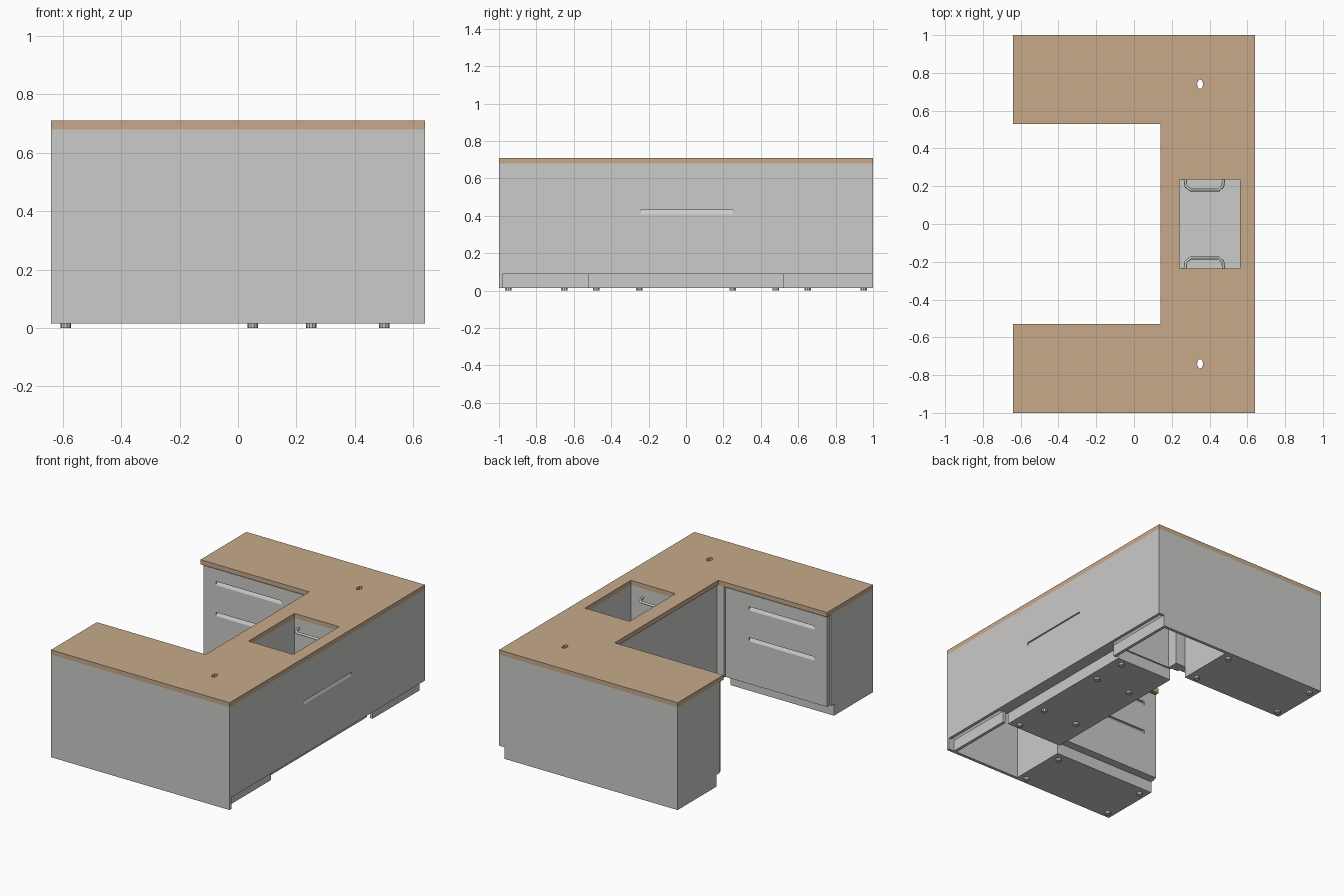
import bpy, bmesh, math
from mathutils import Vector

old = bpy.data.objects.get("Cube")
if old:
    bpy.data.objects.remove(old, do_unlink=True)


def material(name, color):
    m = bpy.data.materials.new(name)
    m.use_nodes = True
    m.diffuse_color = (*color, 1)
    bsdf = m.node_tree.nodes["Principled BSDF"]
    bsdf.inputs["Base Color"].default_value = (*color, 1)
    bsdf.inputs["Roughness"].default_value = 0.7
    return m


GREY = material("light grey", (0.6, 0.595, 0.585))
WOOD = material("tan wood", (0.57, 0.40, 0.26))


def prism(name, points, offset, mat):
    """Extrude a planar outline along an offset vector."""
    bm = bmesh.new()
    face = bm.faces.new([bm.verts.new(p) for p in points])
    ext = bmesh.ops.extrude_face_region(bm, geom=[face])
    verts = [g for g in ext["geom"] if isinstance(g, bmesh.types.BMVert)]
    bmesh.ops.translate(bm, vec=Vector(offset), verts=verts)
    bmesh.ops.recalc_face_normals(bm, faces=bm.faces)
    mesh = bpy.data.meshes.new(name)
    bm.to_mesh(mesh)
    bm.free()
    mesh.materials.append(mat)
    obj = bpy.data.objects.new(name, mesh)
    bpy.context.collection.objects.link(obj)
    return obj


def box(name, x, y, z, mat=GREY):
    a, b = sorted(y)
    pts = [(x[0], a, z[0]), (x[1], a, z[0]), (x[1], b, z[0]), (x[0], b, z[0])]
    return prism(name, pts, (0, 0, z[1] - z[0]), mat)


def cut(obj, cutter):
    cutter.hide_render = True
    mod = obj.modifiers.new("cut", 'BOOLEAN')
    mod.operation = 'DIFFERENCE'
    mod.solver = 'EXACT'
    mod.object = cutter
    bpy.context.view_layer.objects.active = obj
    bpy.ops.object.modifier_apply(modifier=mod.name)
    bpy.data.objects.remove(cutter, do_unlink=True)


def cylinder(name, x, y, z, r, h, sides, mat, stretch=1):
    ring = [2 * math.pi * i / sides for i in range(sides)]
    pts = [(x + r * math.cos(a), y + stretch * r * math.sin(a), z) for a in ring]
    return prism(name, pts, (0, 0, h), mat)


FLOOR, KICK, UNDER, TOP = 0.015, 0.09, 0.68, 0.71
X, Y = 0.64, 1.0
SINK_X, SINK_Y = (0.24, 0.56), (-0.235, 0.235)

# U-shaped worktop with sink opening and cable holes
outline = [(-X, -Y), (X, -Y), (X, Y), (-X, Y), (-X, 0.53), (0.14, 0.53), (0.14, -0.53), (-X, -0.53)]
worktop = prism("worktop", [(x, y, UNDER) for x, y in outline], (0, 0, TOP - UNDER), WOOD)
cut(worktop, box("sink_cutter", SINK_X, SINK_Y, (0.6, 0.8), WOOD))
for s in (-1, 1):
    cut(worktop, cylinder("hole_cutter", 0.35, s * 0.74, 0.6, 0.016, 0.2, 8, WOOD, 1.6))

# Middle cabinet with the basin recess
middle = box("middle_cabinet", (0.15, 0.62), (-0.53, 0.53), (KICK, UNDER))
cut(middle, box("basin_cutter", SINK_X, SINK_Y, (0.35, 0.8)))
box("middle_plinth", (0.15, 0.56), (-0.52, 0.52), (FLOOR, KICK))

# Long front panel with a sloped finger pull
panel = box("long_panel", (0.62, X), (-Y, Y), (KICK, UNDER))
pull = [(0.65, -0.24, 0.385), (0.65, -0.24, 0.43), (0.63, -0.24, 0.43)]
cut(panel, prism("pull_cutter", pull, (0, 0.49, 0), GREY))

for s, side in ((-1, "right"), (1, "left")):
    # Wing cabinet, recessed plinth and outer side panel
    box(side + "_wing_cabinet", (-X, 0.10), (s * 0.57, s * Y), (KICK, UNDER))
    box(side + "_wing_plinth", (-X, 0.10), (s * 0.60, s * Y), (FLOOR, KICK))
    box(side + "_corner_panel", (0.10, 0.62), (s * 0.98, s * Y), (KICK, UNDER))
    kick_end = X if s < 0 else 0.60
    box(side + "_corner_panel_foot", (0.10, kick_end), (s * 0.98, s * Y), (FLOOR, KICK))
    box(side + "_corner_filler", (0.10, 0.17), (s * 0.53, s * 0.60), (KICK, UNDER))
    box(side + "_corner_toe_board", (0.58, 0.60), (s * 0.52, s * 0.98), (FLOOR, KICK))

    # Drawer front with two sloped finger pulls
    front = box(side + "_drawer_front", (-0.63, 0.13), (s * 0.545, s * 0.57), (KICK, 0.67))
    for z in (0.39, 0.59):
        pts = [(-0.54, s * 0.535, z - 0.04), (-0.54, s * 0.535, z), (-0.54, s * 0.56, z)]
        cut(front, prism("pull_cutter", pts, (0.47, 0, 0), GREY))

    # Rounded basin handle
    curve = bpy.data.curves.new(side + "_basin_handle", 'CURVE')
    curve.dimensions = '3D'
    curve.bevel_depth = 0.008
    curve.bevel_resolution = 2
    spline = curve.splines.new('POLY')
    path = [(0.27, 0.24), (0.275, 0.20), (0.30, 0.18), (0.45, 0.18), (0.47, 0.20), (0.475, 0.24)]
    spline.points.add(len(path) - 1)
    for point, (x, y) in zip(spline.points, path):
        point.co = (x, s * y, 0.62, 1)
    curve.materials.append(GREY)
    bpy.context.collection.objects.link(bpy.data.objects.new(curve.name, curve))

    # Levelling feet under the wing and middle plinths
    for x, y in ((-0.59, 0.95), (-0.59, 0.65), (0.05, 0.95), (0.05, 0.65), (0.25, 0.25), (0.50, 0.25), (0.50, 0.48)):
        cylinder(side + "_foot", x, s * y, 0, 0.018, FLOOR, 10, GREY)
